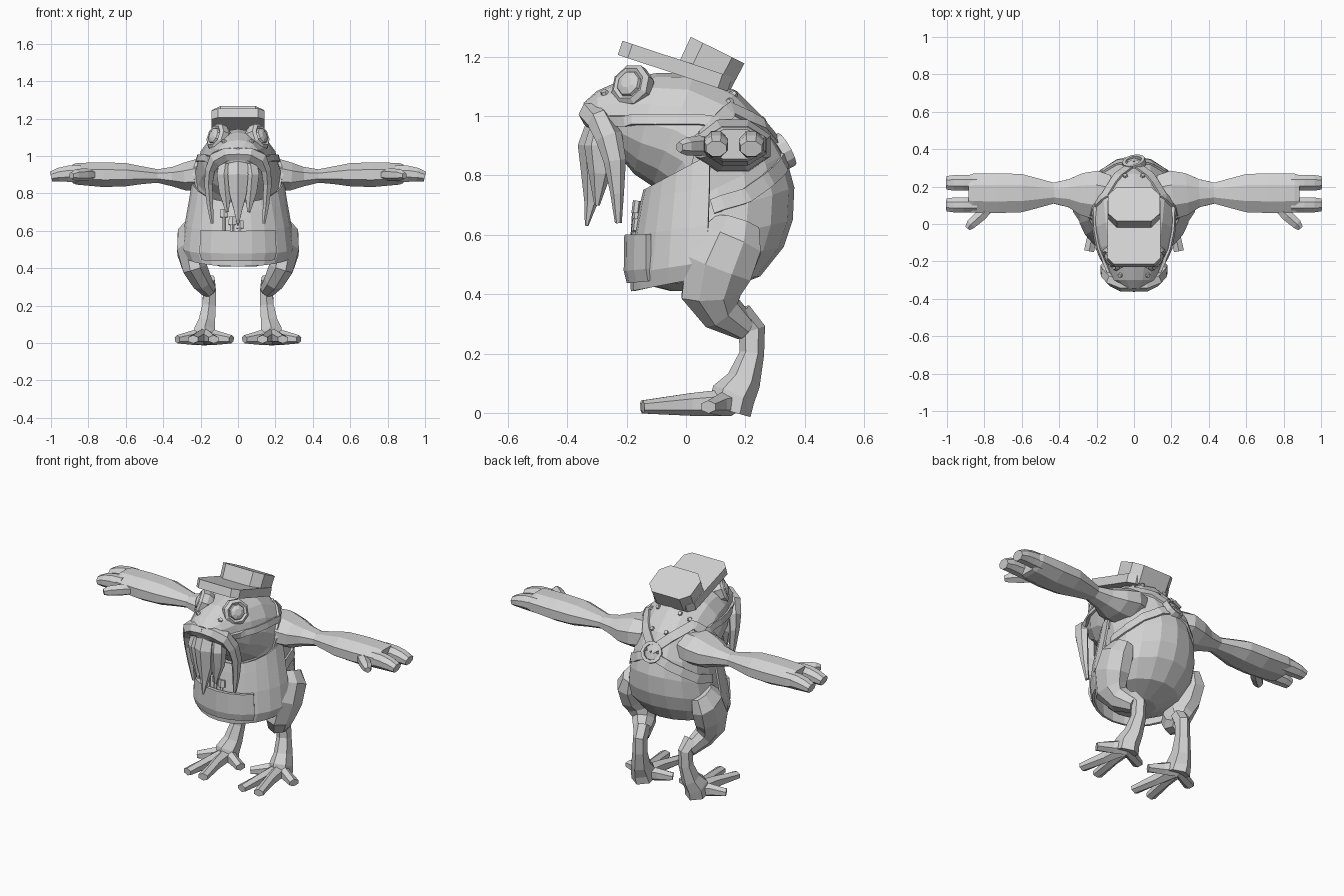
import bpy, bmesh, math
from mathutils import Vector as V, Matrix
from mathutils.bvhtree import BVHTree

if "Cube" in bpy.data.objects:
    bpy.data.objects.remove(bpy.data.objects["Cube"])

mat = bpy.data.materials.new("plain_grey")
mat.diffuse_color = (0.65, 0.65, 0.65, 1)
mat.use_nodes = True
mat.node_tree.nodes["Principled BSDF"].inputs["Base Color"].default_value = mat.diffuse_color


def finish(name, bm, mirror=False, thick=0):
    bmesh.ops.recalc_face_normals(bm, faces=bm.faces)
    me = bpy.data.meshes.new(name)
    bm.to_mesh(me)
    bm.free()
    me.materials.append(mat)
    ob = bpy.data.objects.new(name, me)
    bpy.context.collection.objects.link(ob)
    if thick:
        m = ob.modifiers.new("thickness", 'SOLIDIFY')
        m.thickness, m.offset = thick, 0
    if mirror:
        ob.modifiers.new("mirror", 'MIRROR')
    return ob


def loft(rings, closed=True):
    """Skin a list of rings; closed rings also get end caps."""
    bm = bmesh.new()
    vs = [[bm.verts.new(p) for p in r] for r in rings]
    n = len(vs[0])
    for a, b in zip(vs, vs[1:]):
        for i in range(n if closed else n - 1):
            j = (i + 1) % n
            bm.faces.new((a[i], a[j], b[j], b[i]))
    if closed:
        bm.faces.new(vs[0])
        bm.faces.new(vs[-1])
    return bm


def tube(name, pts, ref=(0, 1, 0), sides=8, mirror=True):
    """Tapered limb; every point is x, y, z, radius across, radius along ref."""
    rings = []
    k1 = 1 / math.cos(math.pi / sides)  # radii are measured to the flats
    for i, p in enumerate(pts):
        t = V(pts[min(i + 1, len(pts) - 1)][:3]) - V(pts[max(i - 1, 0)][:3])
        u = t.cross(V(ref)).normalized()
        w = u.cross(t).normalized()
        angs = [math.tau * (k + .5) / sides for k in range(sides)]
        rings.append([V(p[:3]) + (u * p[3] * math.cos(a) + w * p[4] * math.sin(a)) * k1 for a in angs])
    return finish(name, loft(rings), mirror)


def slab(name, outline, z0, z1, mtx, inset=1.0):
    """Extruded outline placed by a matrix."""
    rings = [[mtx @ V((x * s, y * s, z)) for x, y in outline] for z, s in ((z0, 1), (z1, inset))]
    return finish(name, loft(rings))


# Body: rings from nose to rump (under y, z, upper y, z, half width)
spine = [(-.325, .97, -.345, 1.045, .06), (-.295, .92, -.30, 1.085, .115), (-.22, .86, -.21, 1.125, .15),
         (-.175, .805, -.10, 1.145, .19), (-.115, .765, .03, 1.145, .215), (-.09, .74, .17, 1.085, .23),
         (-.10, .70, .27, .985, .23), (-.12, .65, .335, .87, .228), (-.14, .59, .365, .76, .243),
         (-.15, .53, .36, .65, .262), (-.15, .47, .33, .56, .26), (-.13, .43, .25, .46, .21),
         (-.05, .41, .12, .41, .10)]
rings = []
for y0, z0, y1, z1, w in spine:
    lo, hi = V((0, y0, z0)), V((0, y1, z1))
    rings.append([(lo + hi) / 2 + (hi - lo) / 2 * math.sin(a) + V((w * math.cos(a), 0, 0))
                  for a in (math.tau * k / 16 for k in range(16))])
bm = loft(rings)
bmesh.ops.recalc_face_normals(bm, faces=bm.faces)
skin = BVHTree.FromBMesh(bm)
finish("body", bm)


def strap(name, pts, width, lift=.01, steps=6):
    """Band that hugs the body along a polyline."""
    path = []
    for a, b in zip(pts, pts[1:]):
        path += [V(a).lerp(V(b), k / steps) for k in range(steps)]
    path.append(V(pts[-1]))
    hits = [skin.find_nearest(p)[:2] for p in path]
    rings = []
    for i, (p, n) in enumerate(hits):
        t = hits[min(i + 1, len(hits) - 1)][0] - hits[max(i - 1, 0)][0]
        s = t.cross(n).normalized() * width / 2
        rings.append([p - s - n * .01, p - s + n * lift, p + s + n * lift, p + s - n * .01])
    return finish(name, loft(rings), True)


# Lip ridge, shoulder straps, side straps
strap("lip", [(0, -.36, .985), (.13, -.25, .985), (.19, -.1, .985), (.23, .12, .99)], .035, .012)
strap("shoulder_strap", [(.25, .03, .80), (.25, .07, .94), (.17, .17, 1.04), (0, .34, .90)], .05)
strap("side_strap", [(.27, .08, .70), (.25, .22, .74), (.14, .33, .82), (0, .36, .88)], .05)

# Back ring joining the straps
p, n, *_ = skin.find_nearest(V((0, .36, .90)))
face = Matrix.Translation(p) @ n.to_track_quat('Z', 'Y').to_matrix().to_4x4()
prof = [(.062, -.02), (.062, .014), (.044, .014), (.044, -.02)]
bm = loft([[face @ V((r * math.cos(a), r * math.sin(a), h)) for r, h in prof]
           for a in (math.tau * k / 12 for k in range(13))])
finish("back_ring", bm)

# Warts on the back and nostrils
bm = bmesh.new()
for q in ((.08, .18, 1.1), (.14, .16, 1.06), (.11, .24, 1.0), (.05, .27, 1.0), (.2, .2, .95),
          (.08, -.28, 1.09)):
    p, n, *_ = skin.find_nearest(V(q))
    bmesh.ops.create_cone(bm, segments=6, radius1=.017, radius2=.011, depth=.02, cap_ends=True,
                          matrix=Matrix.Translation(p) @ n.to_track_quat('Z', 'Y').to_matrix().to_4x4())
finish("warts", bm, True)


# Apron: open front shell rising towards the sides (z, half width, front y, back y, rise)
def arc(z, w, yf, yb, rise, a0=0.0, n=12):
    out = []
    for k in range(n + 1):
        a = a0 + (math.pi - 2 * a0) * k / n
        y = yb - (yb - yf) * math.sin(a)
        out.append(V((w * math.cos(a), y, z + rise * (1 - math.sin(a)))))
    return out


apron = [(.41, .27, -.18, .06, .05), (.47, .295, -.182, .07, .04), (.60, .28, -.168, .075, .03),
         (.70, .255, -.15, .08, .07), (.75, .24, -.138, .08, .12)]
finish("apron", loft([arc(*r) for r in apron], False), thick=.012)

# Pocket on the apron
pocket = [(.44, .265, -.19, .04, .02), (.48, .28, -.2, .04, .02), (.60, .27, -.198, .04, .01)]
finish("pocket", loft([arc(*r, a0=.77, n=6) for r in pocket], False), thick=.02)

# Tools standing in the pocket
for i, (x, h) in enumerate(((-.075, .70), (-.03, .66), (.01, .64))):
    tube(f"tool_{i + 1}", [(x, -.18, .54, .009, .009), (x, -.172, h - .03, .009, .009),
                           (x, -.17, h - .025, .022, .012), (x, -.165, h + .015, .018, .012)],
         sides=6, mirror=False)

# Arm, two broad fingers and thumb
Z = (0, 0, 1)
tube("arm", [(.13, .15, .90, .11, .085), (.20, .155, .90, .13, .088), (.28, .16, .89, .112, .075),
             (.35, .165, .89, .075, .052), (.43, .165, .893, .056, .036), (.51, .165, .897, .078, .047),
             (.60, .165, .90, .102, .062), (.72, .165, .90, .106, .066), (.86, .165, .905, .104, .058),
             (.885, .165, .905, .095, .05)], Z)
for nm, y, w in (("rear_finger", .22, .042), ("front_finger", .102, .04)):
    tube(nm, [(.84, y, .905, w, .045), (.91, y, .905, w, .043), (.96, y, .90, w, .036),
              (1.0, y, .89, w * .85, .026)], Z)
tube("thumb", [(.77, .09, .90, .025, .025), (.82, .045, .90, .03, .03), (.87, .0, .898, .026, .026),
               (.89, -.022, .895, .015, .016)], Z, 6)

# Leg and toes
tube("thigh", [(.225, .175, .64, .05, .075), (.245, .155, .58, .078, .105), (.25, .11, .49, .075, .115),
               (.23, .085, .40, .066, .10), (.20, .12, .34, .055, .07), (.16, .20, .285, .04, .042)])
tube("shin", [(.165, .18, .34, .04, .035), (.152, .222, .28, .034, .04), (.155, .222, .20, .036, .036),
              (.168, .195, .11, .044, .05), (.18, .16, .06, .055, .065), (.18, .145, .006, .06, .065)], sides=6)
for i, (x, y) in enumerate(((.325, .075), (.24, -.145), (.13, -.15), (.035, .075))):
    a, b = V((.18, .15, .035)), V((x, y, .02))
    m = a.lerp(b, .45)
    tube(f"toe_{i + 1}", [(*a, .04, .04), (*m, .024, .033), (*b, .027, .019)], Z, 6)

# Moustache and beard strands
tube("moustache", [(0, -.325, 1.01, .03, .03), (.06, -.325, 1.008, .036, .033), (.115, -.295, .985, .038, .036),
                   (.148, -.26, .93, .026, .04), (.158, -.24, .85, .022, .033),
                   (.15, -.232, .74, .017, .02), (.138, -.228, .64, .008, .01)], sides=6)
tube("beard_centre", [(0, -.30, .98, .05, .03), (0, -.315, .90, .055, .043), (0, -.31, .80, .046, .037),
                      (0, -.32, .71, .022, .02), (0, -.335, .63, .004, .005)], sides=6, mirror=False)
tube("beard_side", [(.065, -.285, .97, .035, .03), (.075, -.295, .90, .038, .042), (.068, -.29, .81, .033, .034),
                    (.058, -.30, .70, .008, .008)], sides=6)

# Goggle eyes: stacked octagons facing outward
look = V((.78, -.5, .34))
base = Matrix.Translation((.112, -.182, 1.102)) @ look.to_track_quat('Z', 'Y').to_matrix().to_4x4()
prof = [(.06, -.05), (.074, -.02), (.074, .012), (.058, .026), (.046, .018), (.042, .028), (.02, .038)]
finish("goggle_eye", loft([[base @ V((r * math.cos(a), r * math.sin(a), h))
                            for a in (math.tau * (k + .5) / 8 for k in range(8))] for r, h in prof]), True)


# Hat: tilted brim and crown with cut corners
def cut_box(w, y0, y1, c):
    return [(-w + c, y0), (w - c, y0), (w, y0 + c), (w, y1 - c), (w - c, y1), (-w + c, y1), (-w, y1 - c), (-w, y0 + c)]


tilt = Matrix.Translation((0, -.035, 1.142)) @ Matrix.Rotation(-.32, 4, 'X')
slab("hat_brim", cut_box(.142, -.205, .185, .035), 0, .05, tilt)
crown = tilt @ Matrix.Translation((0, .092, 0)) @ Matrix.Rotation(-.14, 4, 'X')
slab("hat_crown", cut_box(.135, -.098, .098, .045), .02, .122, crown, 1.03)
